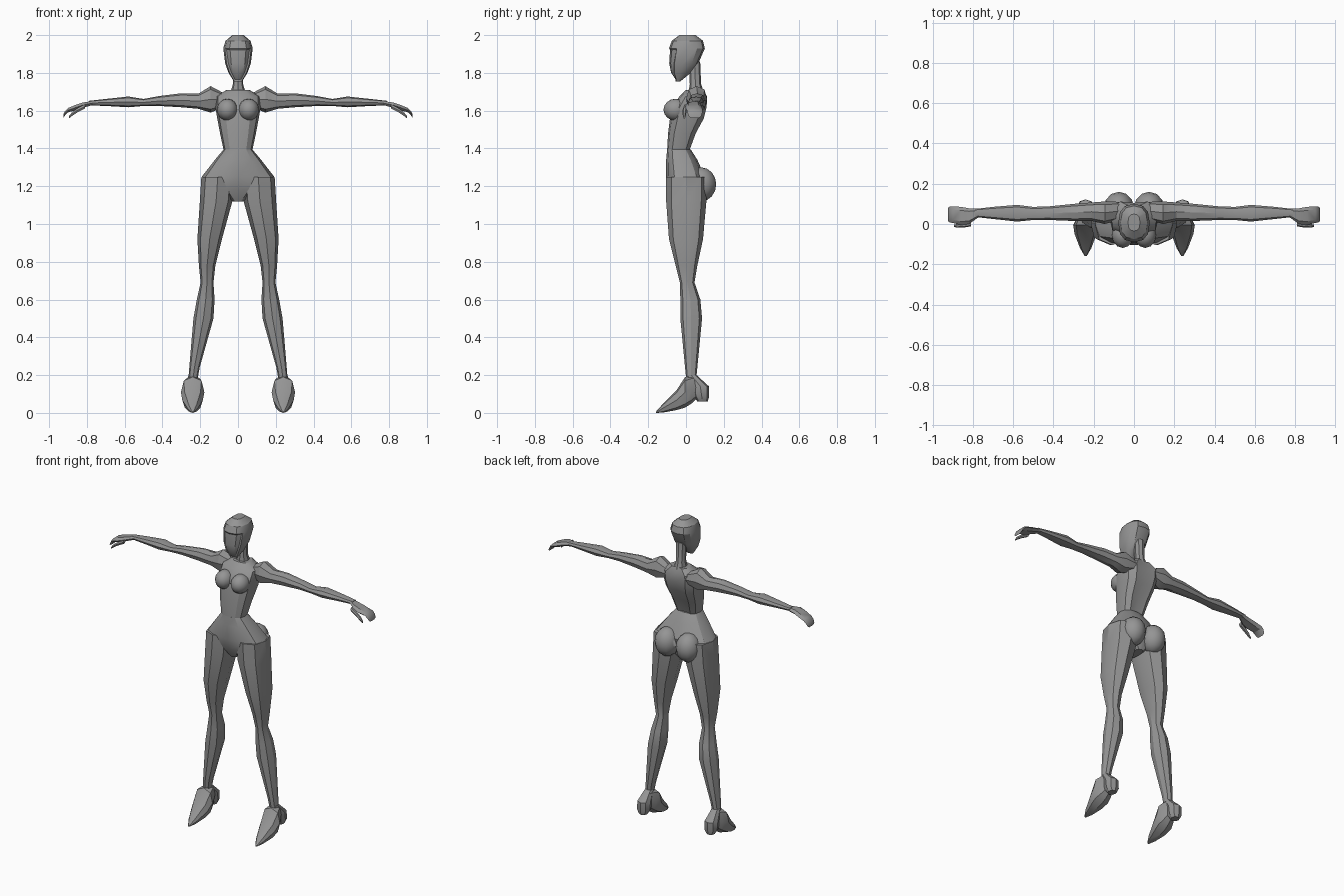
import bpy, bmesh, math
from mathutils import Vector

cube = bpy.data.objects.get("Cube")
if cube:
    bpy.data.objects.remove(cube)

grey = bpy.data.materials.new("mid_grey")
grey.use_nodes = True
COLOUR = (0.3, 0.3, 0.3, 1)
grey.diffuse_color = COLOUR
grey.node_tree.nodes["Principled BSDF"].inputs["Base Color"].default_value = COLOUR


def finish(name, bm, mirror=False, angle=30):
    bmesh.ops.recalc_face_normals(bm, faces=bm.faces)
    mesh = bpy.data.meshes.new(name)
    bm.to_mesh(mesh)
    bm.free()
    obj = bpy.data.objects.new(name, mesh)
    bpy.context.collection.objects.link(obj)
    mesh.materials.append(grey)
    if mirror:
        obj.modifiers.new("mirror", "MIRROR")
    bpy.ops.object.select_all(action="DESELECT")
    obj.select_set(True)
    bpy.context.view_layer.objects.active = obj
    bpy.ops.object.shade_smooth_by_angle(angle=math.radians(angle))
    return obj


def loft(axis, rings, sides=8, power=0.85, groove=0):
    """Skin rings (position, a_min, a_max, b_min, b_max) along an axis."""
    bm = bmesh.new()
    loops = []
    for pos, a0, a1, b0, b1 in rings:
        loop = []
        for i in range(sides):
            t = math.tau * i / sides
            c, s = math.cos(t), math.sin(t)
            c = math.copysign(abs(c) ** power, c)
            s = math.copysign(abs(s) ** power, s)
            a = (a0 + a1) / 2 + c * (a1 - a0) / 2
            b = (b0 + b1) / 2 + s * (b1 - b0) / 2
            if i * 4 == sides:
                b -= groove
            co = [a, b]
            co.insert("xyz".index(axis), pos)
            loop.append(bm.verts.new(co))
        loops.append(loop)
    for low, high in zip(loops, loops[1:]):
        for i in range(sides):
            j = (i + 1) % sides
            bm.faces.new((low[i], low[j], high[j], high[i]))
    bm.faces.new(loops[0])
    bm.faces.new(loops[-1])
    return bm


def ball(name, centre, size, segments=12):
    bm = bmesh.new()
    bmesh.ops.create_uvsphere(bm, u_segments=segments, v_segments=8, radius=1)
    for v in bm.verts:
        v.co = Vector(c + k * s for c, k, s in zip(centre, v.co, size))
    return finish(name, bm, mirror=True, angle=50)


def sym(z, half, y0, y1):
    return (z, -half, half, y0, y1)


# Head with a recessed face panel
head = loft("z", [sym(1.755, .022, -.055, -.03), sym(1.80, .05, -.085, .025),
                  sym(1.85, .068, -.095, .065), sym(1.93, .078, -.09, .10),
                  sym(1.97, .066, -.075, .09), sym(2.0, .03, -.035, .05)], 12, .8)
head.normal_update()
face = [f for f in head.faces if f.normal.y < -.55 and f.calc_center_median().z < 1.93]
bmesh.ops.inset_region(head, faces=face, thickness=.008, depth=-.006)
finish("head", head)

# Neck
finish("neck", loft("z", [sym(1.68, .045, .01, .10), sym(1.74, .027, .02, .08),
                          sym(1.86, .03, .015, .075)]))

# Torso and pelvis
finish("torso", loft("z", [sym(1.39, .076, -.10, .025), sym(1.48, .095, -.095, .06),
                           sym(1.56, .11, -.085, .105), sym(1.62, .12, -.075, .12),
                           sym(1.675, .12, -.035, .12), sym(1.71, .06, .0, .10)],
                     12, .8, .015))
finish("pelvis", loft("z", [sym(1.12, .03, -.06, .07), sym(1.18, .10, -.09, .09),
                            sym(1.25, .192, -.105, .10), sym(1.34, .122, -.105, .06),
                            sym(1.395, .076, -.10, .025)], 12, .8))
ball("breast", (.056, -.055, 1.605), (.055, .064, .058))
ball("buttock", (.075, .08, 1.21), (.075, .08, .09))

# Arm with shoulder cap
finish("arm", loft("x", [(.07, .02, .11, 1.62, 1.69), (.145, .0, .112, 1.59, 1.73),
                         (.21, .015, .107, 1.61, 1.69), (.30, .015, .10, 1.618, 1.692),
                         (.42, .02, .088, 1.625, 1.677), (.50, .02, .085, 1.625, 1.662),
                         (.58, .012, .095, 1.618, 1.675), (.70, .025, .085, 1.625, 1.662),
                         (.79, .035, .075, 1.628, 1.652)]), mirror=True)

# Hand with curled fingers and thumb
finish("hand", loft("x", [(.77, .035, .075, 1.628, 1.652), (.82, .0, .078, 1.615, 1.645),
                          (.86, -.005, .085, 1.60, 1.632), (.90, .005, .088, 1.59, 1.615),
                          (.915, .008, .086, 1.575, 1.60), (.925, .015, .08, 1.56, 1.58)],
                    6, .7), mirror=True)
finish("thumb", loft("x", [(.81, -.012, .012, 1.61, 1.635), (.85, -.018, .005, 1.59, 1.615),
                           (.88, -.018, .0, 1.57, 1.592), (.895, -.014, -.004, 1.558, 1.572)],
                    6), mirror=True)

# Leg
finish("leg", loft("z", [(.19, .212, .262, .0, .055), (.24, .203, .258, -.005, .06),
                         (.50, .13, .236, -.03, .085), (.60, .124, .218, -.03, .076),
                         (.69, .13, .198, -.032, .045), (.78, .12, .207, -.055, .06),
                         (.92, .085, .215, -.09, .09), (1.12, .03, .202, -.105, .108),
                         (1.25, .02, .194, -.105, .11)]), mirror=True)

# High-heeled foot: toe wedge, instep and heel
finish("foot", loft("y", [(-.158, .234, .246, .0, .008), (-.12, .212, .268, .002, .05),
                          (-.05, .186, .295, .015, .12), (-.005, .178, .302, .028, .19),
                          (.03, .19, .285, .05, .20), (.06, .205, .268, .08, .195)],
                    8, .8), mirror=True)
finish("heel", loft("z", [(.06, .215, .265, .06, .115), (.085, .20, .28, .045, .122),
                          (.14, .20, .28, .03, .122), (.20, .213, .262, .0, .056)]),
       mirror=True)
